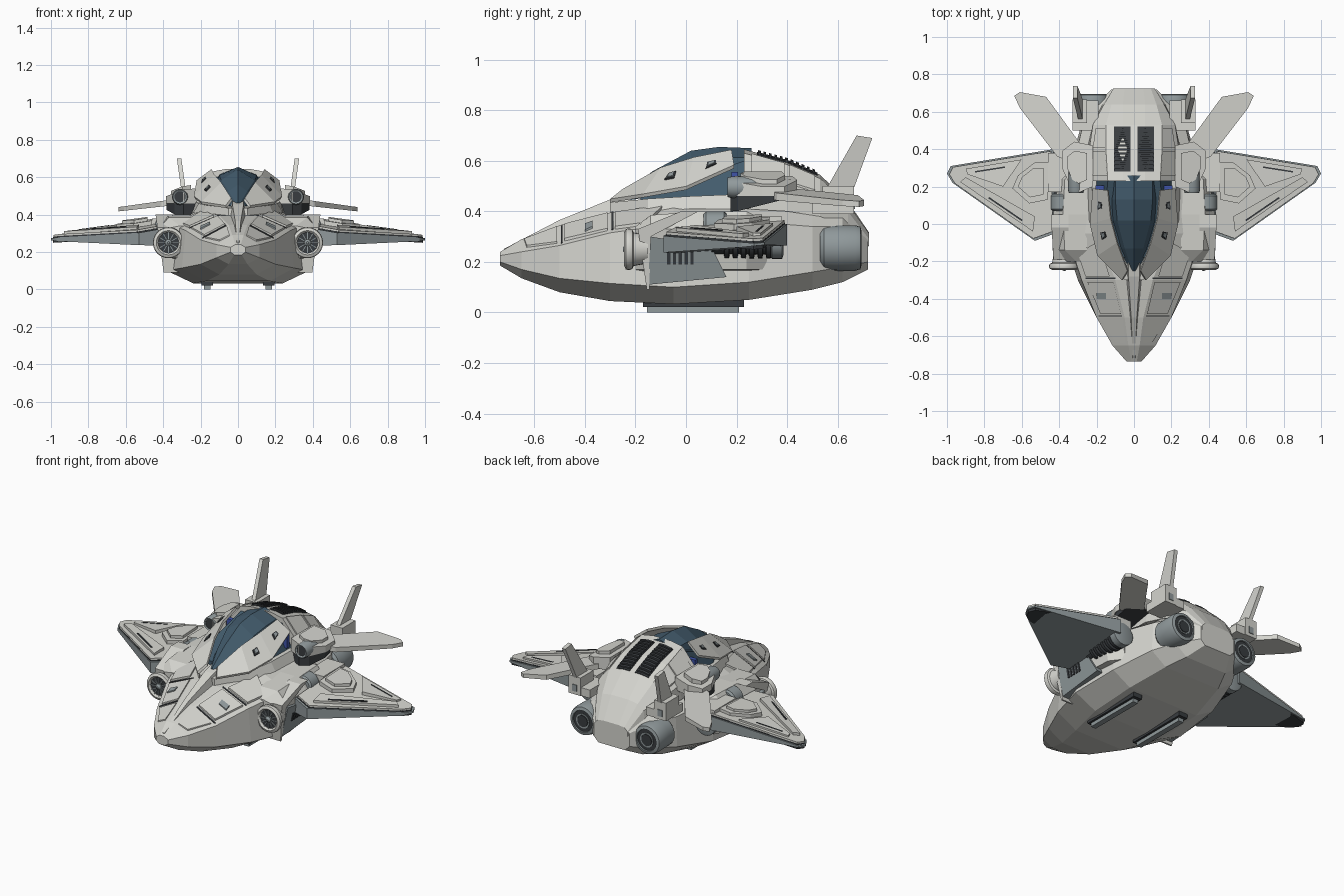
import bpy, bmesh
from math import sin, cos, pi, radians
from mathutils import Vector
from mathutils.bvhtree import BVHTree

if "Cube" in bpy.data.objects:
    bpy.data.objects.remove(bpy.data.objects["Cube"])


def material(name, rgb):
    m = bpy.data.materials.new(name)
    m.diffuse_color = (*rgb, 1)
    m.use_nodes = True
    m.node_tree.nodes["Principled BSDF"].inputs["Base Color"].default_value = m.diffuse_color
    return m


PALE = material("pale", (0.66, 0.66, 0.62))
DARK = material("dark", (0.04, 0.045, 0.05))
STEEL = material("steel", (0.28, 0.32, 0.33))
GLASS = material("glass", (0.055, 0.105, 0.15))
BLUE = material("blue", (0.05, 0.09, 0.40))


def loft(name, rings, mat=None, mirror=False, smooth=False):
    """Skin a list of equal-length vertex rings, cap both ends."""
    bm = bmesh.new()
    rows = [[bm.verts.new(p) for p in r] for r in rings]
    n = len(rows[0])
    for a, b in zip(rows, rows[1:]):
        for i in range(n):
            j = (i + 1) % n
            bm.faces.new((a[i], a[j], b[j], b[i]))
    bm.faces.new(rows[0])
    bm.faces.new(rows[-1])
    bmesh.ops.remove_doubles(bm, verts=bm.verts[:], dist=1e-5)
    bmesh.ops.recalc_face_normals(bm, faces=bm.faces[:])
    me = bpy.data.meshes.new(name)
    bm.to_mesh(me)
    bm.free()
    ob = bpy.data.objects.new(name, me)
    bpy.context.collection.objects.link(ob)
    me.materials.append(mat or PALE)
    if smooth:
        bpy.ops.object.select_all(action='DESELECT')
        ob.select_set(True)
        bpy.context.view_layer.objects.active = ob
        bpy.ops.object.shade_smooth_by_angle(angle=radians(35))
    if mirror:
        mod = ob.modifiers.new("mirror", 'MIRROR')
        mod.use_mirror_merge = False
    return ob


def hull_loft(name, stations, mat=None):
    """Stations are (y, x1, z1, x2, z2, ...): half sections mirrored in x."""
    rings = []
    for y, *c in stations:
        h = list(zip(c[::2], c[1::2]))
        rings.append([(x, y, z) for x, z in h] + [(-x, y, z) for x, z in reversed(h)])
    return loft(name, rings, mat)


def prism(name, outline, bottom, top, mat=None, mirror=True):
    """Plan outline with bottom and top heights (numbers or functions of x, y)."""
    f = lambda h, x, y: h(x, y) if callable(h) else h
    return loft(name, [[(x, y, f(h, x, y)) for x, y in outline] for h in (bottom, top)], mat, mirror)


def side_plate(name, outline, x0, x1, mat=None, lean=0.0, z0=0.0):
    """Outline in y, z extruded along x, optionally leaning outward."""
    return loft(name, [[(x + lean * (z - z0), y, z) for y, z in outline] for x in (x0, x1)], mat, True)


def box(name, x0, x1, y0, y1, z0, z1, mat=None, mirror=True):
    return prism(name, [(x0, y0), (x1, y0), (x1, y1), (x0, y1)], z0, z1, mat, mirror)


def lathe(name, cx, cz, profile, mat=None, n=24):
    """Profile of (radius, y) turned about a y-wards axis."""
    rings = [[(cx + r * cos(2 * pi * i / n), y, cz + r * sin(2 * pi * i / n)) for i in range(n)] for r, y in profile]
    return loft(name, rings, mat, True, True)


def inset(outline, k, dx=0, dy=0):
    cx = sum(p[0] for p in outline) / len(outline) + dx
    cy = sum(p[1] for p in outline) / len(outline) + dy
    return [(cx + (x - cx) * k, cy + (y - cy) * k) for x, y in outline]


def surface(ob):
    tree = BVHTree.FromPolygons([v.co for v in ob.data.vertices], [p.vertices[:] for p in ob.data.polygons])
    return lambda x, y: (tree.ray_cast(Vector((x, y, 2)), Vector((0, 0, -1)))[0] or Vector((0, 0, 0.3))).z


def skin(name, outline, surf, t, mat=None):
    return prism(name, outline, lambda x, y: surf(x, y) - 0.02, lambda x, y: surf(x, y) + t, mat)


# main hull
hull = hull_loft("hull", [
    (-.735, .02, .185, .04, .20, .04, .225, .015, .24),
    (-.65, .05, .135, .115, .17, .115, .24, .03, .29),
    (-.50, .10, .08, .20, .135, .20, .265, .05, .345),
    (-.30, .17, .045, .30, .115, .28, .315, .10, .395),
    (-.05, .24, .033, .38, .10, .36, .35, .20, .42),
    (.25, .24, .05, .36, .12, .34, .36, .20, .43),
    (.50, .19, .09, .29, .16, .28, .34, .18, .42),
    (.62, .14, .12, .22, .18, .22, .34, .14, .40),
    (.72, .09, .17, .12, .20, .12, .28, .09, .31)])
deck = surface(hull)

# raised nose panels, hatches and seams
skin("nose_panel", [(.045, -.64), (.10, -.63), (.175, -.51), (.06, -.51)], deck, .007)
skin("fore_panel", [(.07, -.48), (.18, -.48), (.25, -.31), (.11, -.31)], deck, .009)
skin("shoulder_panel", [(.13, -.28), (.26, -.28), (.30, -.16), (.19, -.09)], deck, .012)
skin("nose_hatch", [(.15, -.40), (.20, -.40), (.20, -.37), (.15, -.37)], deck, .016, STEEL)
skin("nose_seam", [(.065, -.495), (.19, -.495), (.19, -.488), (.065, -.488)], deck, .004, DARK)
skin("fore_seam", [(.10, -.295), (.26, -.295), (.26, -.287), (.10, -.287)], deck, .004, DARK)

# central nose ridge
hull_loft("nose_ridge", [(-.72, .012, .22, .006, .252), (-.5, .025, .32, .015, .366),
                         (-.28, .045, .38, .03, .455), (-.2, .05, .40, .03, .475)])

# cockpit tub, lower glazing and canopy
hull_loft("cockpit_tub", [(-.30, .05, .38, .05, .435), (-.15, .19, .40, .17, .45),
                          (.02, .24, .41, .21, .46), (.26, .25, .41, .23, .47)])
hull_loft("lower_glass", [(-.18, .10, .44, .08, .47), (0, .19, .45, .16, .52), (.23, .21, .45, .14, .60)], GLASS)
hull_loft("canopy", [(-.25, .02, .44, .01, .46, 0, .47), (-.13, .08, .46, .05, .525, 0, .56),
                     (.02, .13, .48, .09, .585, 0, .64), (.13, .145, .5, .10, .61, 0, .655),
                     (.26, .14, .5, .10, .615, 0, .65)], GLASS)
box("seat_accent", .16, .205, .18, .205, .48, .555, BLUE)

# canopy side frames
inner = [(.03, -.25, .475), (.085, -.1, .56), (.12, .03, .60), (.135, .18, .63)]
outer = [(.06, -.30, .435), (.19, -.17, .455), (.23, 0, .485), (.215, .19, .57)]
up = Vector((.006, 0, .014))
for i in range(3):
    q = [Vector(p) for p in (inner[i], outer[i], outer[i + 1], inner[i + 1])]
    loft("canopy_frame", [q, [p + up for p in q]], None, True)
    c = sum(q, Vector()) / 4
    if i:
        d = [c + (p - c) * .22 + up for p in q]
        loft("frame_hatch", [d, [p + up * .4 for p in d]], DARK, True)
        d = [c + (p - c) * .13 + up for p in q]
        loft("hatch_cover", [d, [p + up * .6 for p in d]], STEEL, True)

# rear shell with louvres
shell = hull_loft("rear_shell", [(.23, .25, .41, .25, .50, .14, .63, .06, .645), (.40, .25, .40, .24, .49, .15, .585, .06, .60),
                                 (.53, .22, .38, .22, .45, .15, .53, .06, .545), (.64, .17, .34, .16, .40, .12, .43, .06, .44),
                                 (.725, .11, .26, .11, .29, .09, .31, .05, .315)])
roof = surface(shell)
skin("louvre_bed", [(.018, .28), (.06, .28), (.108, .28), (.108, .40), (.108, .52), (.06, .52), (.018, .52), (.018, .40)],
     roof, .004, DARK)
for i in range(11):
    y = .285 + i * .0215
    skin("louvre_slat", [(.022, y), (.06, y), (.104, y), (.104, y + .011), (.06, y + .011), (.022, y + .011)], roof, .012, DARK)
skin("shell_panel", [(.145, .26), (.23, .26), (.225, .39), (.155, .39)], roof, .010)
skin("shell_panel_rear", [(.155, .41), (.22, .41), (.205, .51), (.155, .51)], roof, .010)

# side pods, gussets and vents
loft("side_pod", [[(x, y, z) for x, z in ((.25, .15), (w - .03, .17), (w, .33), (w - .05, t), (.25, t))]
                  for y, w, t in ((-.20, .36, .34), (-.14, .42, .385), (.05, .43, .40), (.24, .42, .40), (.32, .36, .36))],
     None, True)
side_plate("pod_gusset", [(-.15, .11), (.16, .14), (.10, .26), (-.14, .30)], .31, .395, STEEL, .22, .11)
side_plate("pod_brace", [(-.19, .33), (-.155, .09), (-.145, .09), (-.14, .30), (.05, .40), (-.02, .40)], .31, .40, None, .14, .11)
for i in range(5):
    y = -.075 + i * .023
    side_plate("gusset_vent", [(y, .19), (y + .013, .19), (y + .013, .24), (y, .24)], .38, .40, DARK, .22, .11)

# front intakes with fan blades
lathe("intake_ring", .372, .25, [(.055, -.205), (.055, -.235), (.065, -.245), (.08, -.238), (.083, -.225),
                                 (.078, -.212), (.066, -.207), (.055, -.15)])
lathe("intake_dark", .372, .25, [(.06, -.2), (.06, -.232)], DARK)
lathe("intake_hub", .372, .25, [(.02, -.23), (.018, -.24), (.006, -.25)], STEEL, 12)
for i in range(12):
    a = 2 * pi * i / 12
    u, v = Vector((cos(a), 0, sin(a))), Vector((-sin(a), 0, cos(a))) * .002
    o = Vector((.372, 0, .25))
    q = [o + u * .015 - v, o + u * .058 - v, o + u * .058 + v, o + u * .015 + v]
    loft("fan_blade", [[p + Vector((0, y, 0)) for p in q] for y in (-.23, -.238)], STEEL, True)

# ribbed engines under the wings
ribs = [(.05, .10)]
for i in range(6):
    y = .15 + i * .033
    ribs += [(.05, y), (.066, y + .003), (.066, y + .02), (.05, y + .023)]
lathe("ribbed_engine", .395, .28, ribs + [(.048, .35)], DARK)
lathe("engine_can", .395, .28, [(.06, .335), (.068, .34), (.068, .38), (.055, .385)], STEEL)
lathe("engine_band", .385, .34, [(.05, .07), (.06, .08), (.06, .15), (.05, .16)], STEEL)

# main wings: core, skin and stacked panels
wing = [(.42, -.05), (.53, -.09), (.97, .22), (1.0, .27), (.98, .31), (.43, .40)]
wtop = lambda x, y: .365 - .135 * (x - .43) + .12 * min(0, y - .2)
wbot = lambda x, y: .235 + .02 * (x - .43) + .10 * max(0, y - .1)
lift = lambda d: (lambda x, y: wtop(x, y) + d)
prism("wing_core", wing, wbot, lift(-.014), STEEL)
prism("wing_gap", inset(wing, .96), lift(-.04), lift(-.008), DARK)
prism("wing_skin", inset(wing, .955), lift(-.008), lift(.002))
prism("wing_panel_fore", [(.54, -.04), (.93, .225), (.90, .25), (.53, .04)], lift(-.01), lift(.014))
prism("wing_panel_aft", [(.70, .20), (.89, .265), (.90, .295), (.60, .345)], lift(-.01), lift(.012))
hexa = [(.46, .13), (.56, .11), (.65, .19), (.62, .26), (.53, .33), (.46, .33)]
prism("wing_root_step", hexa, lift(-.01), lift(.016))
prism("wing_root_cap", inset(hexa, .72), lift(0), lift(.03))
prism("wing_seam_fore", [(.60, .015), (.78, .138), (.775, .145), (.595, .022)], lift(0), lift(.016), DARK)
prism("wing_seam_aft", [(.69, .30), (.85, .275), (.85, .283), (.69, .308)], lift(0), lift(.014), DARK)
box("wing_root", .34, .46, .17, .38, .31, .38)

# upper pods with small intakes
pod = [(.22, .20), (.29, .17), (.34, .20), (.385, .30), (.385, .39), (.32, .44), (.22, .42)]
prism("upper_pod_base", inset(pod, .95), lambda x, y: .40 + .25 * max(0, y - .2), .465, DARK)
prism("upper_pod", pod, .46, lambda x, y: .54 - .4 * max(0, x - .28))
prism("upper_pod_cap", inset(pod, .65), .5, lambda x, y: .558 - .4 * max(0, x - .28))
lathe("upper_intake", .31, .495, [(.03, .19), (.03, .17), (.038, .165), (.043, .18), (.043, .30)], STEEL, 16)
lathe("upper_intake_dark", .31, .495, [(.032, .2), (.032, .172)], DARK, 16)

# rear stabiliser blades
blade = [(.28, .42), (.47, .68), (.61, .705), (.64, .685), (.61, .62), (.41, .36), (.36, .34)]
prism("stabiliser", blade, lambda x, y: .455 - .11 * (x - .3), lambda x, y: .488 - .14 * (x - .3))

# tail brackets and fins
box("tail_bracket", .19, .33, .50, .66, .39, .44)
box("bracket_riser", .25, .33, .54, .665, .39, .50)
box("bracket_slot", .275, .305, .66, .669, .41, .45, STEEL)
side_plate("tail_fin", [(.55, .48), (.66, .48), (.737, .69), (.675, .70)], .272, .296, None, .14, .48)

# rear engines
EX = .217
lathe("rear_engine", EX, .255, [(.075, .53), (.088, .545), (.09, .60), (.09, .67), (.084, .69), (.066, .695), (.06, .66)], STEEL)
lathe("rear_nozzle", EX, .255, [(.064, .64), (.064, .688)], DARK)
lathe("nozzle_ring", EX, .255, [(.044, .66), (.044, .692), (.036, .692), (.036, .66)], STEEL)
lathe("nozzle_core", EX, .255, [(.034, .66), (.034, .694)], DARK)

# landing skids
box("skid_bed", .135, .195, -.17, .23, .022, .06, DARK)
box("skid", .148, .182, -.155, .21, 0, .04, STEEL)
